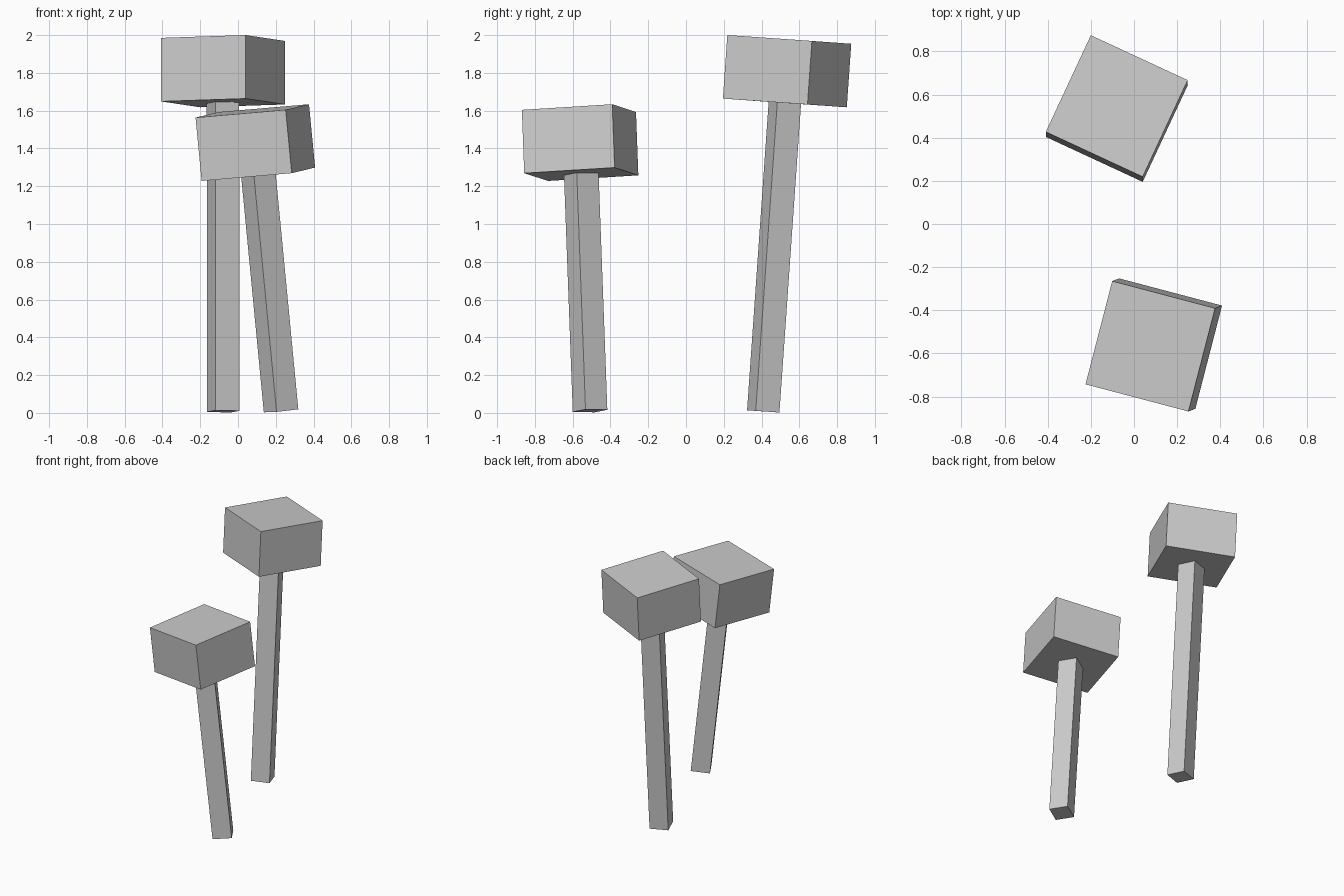
import bpy
from math import radians
from mathutils import Matrix, Vector

cube = bpy.data.objects.get("Cube")
if cube:
    bpy.data.objects.remove(cube, do_unlink=True)

# One plain grey for everything
GREY = (0.6, 0.6, 0.6, 1)
grey = bpy.data.materials.new("plain_grey")
grey.use_nodes = True
grey.diffuse_color = GREY
grey.node_tree.nodes["Principled BSDF"].inputs["Base Color"].default_value = GREY

CAP_WIDTH, CAP_HEIGHT, STEM_WIDTH = 0.495, 0.337, 0.134


def box(name, frame, width, bottom, top, turn=0):
    """Square box along the local z axis of a tilted frame."""
    bpy.ops.mesh.primitive_cube_add(size=1)
    obj = bpy.context.object
    obj.name = name
    obj.data.materials.append(grey)
    obj.matrix_world = (frame @ Matrix.Rotation(radians(turn), 4, "Z")
                        @ Matrix.Translation((0, 0, (bottom + top) / 2))
                        @ Matrix.Diagonal((width, width, top - bottom, 1)))


def mushroom(name, foot, lean, heading, height):
    """Leaning stem with a square cap, the stem turned an eighth against it."""
    up = Vector((*lean, 1)).normalized()
    side = Matrix.Rotation(radians(heading), 3, "Z") @ Vector((1, 0, 0))
    side = (side - up * side.dot(up)).normalized()
    axes = Matrix((side, up.cross(side), up)).transposed()
    frame = Matrix.Translation(foot) @ axes.to_4x4()
    cap_base = height - CAP_HEIGHT
    box(name + "_stem", frame, STEM_WIDTH, 0, cap_base + 0.01, turn=45)
    box(name + "_cap", frame, CAP_WIDTH, cap_base, height)


mushroom("tall_mushroom", (-0.078, 0.409, 0.008), (-0.001, 0.07), -25, 1.974)
mushroom("short_mushroom", (0.228, -0.508, 0.011), (-0.096, -0.037), -14.5, 1.596)
